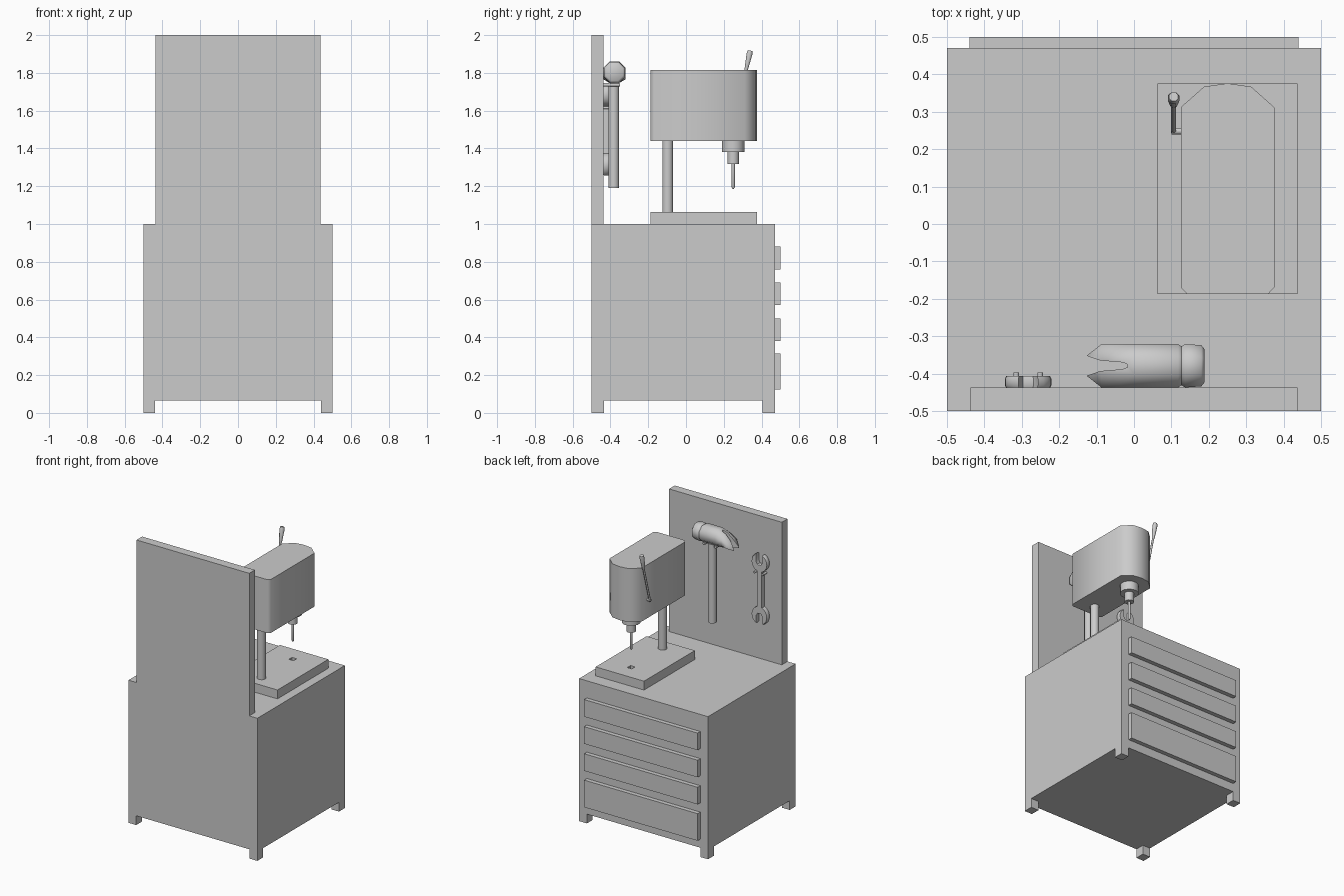
import bpy, bmesh, math
from mathutils import Vector

if "Cube" in bpy.data.objects:
    bpy.data.objects.remove(bpy.data.objects["Cube"])

GREY = (0.6, 0.6, 0.6, 1)
mat = bpy.data.materials.new("plain grey")
mat.use_nodes = True
mat.diffuse_color = GREY
mat.node_tree.nodes["Principled BSDF"].inputs["Base Color"].default_value = GREY


def finish(name, bm, smooth=None):
    bmesh.ops.recalc_face_normals(bm, faces=bm.faces)
    mesh = bpy.data.meshes.new(name)
    bm.to_mesh(mesh)
    bm.free()
    mesh.materials.append(mat)
    ob = bpy.data.objects.new(name, mesh)
    bpy.context.collection.objects.link(ob)
    bpy.ops.object.select_all(action="DESELECT")
    ob.select_set(True)
    bpy.context.view_layer.objects.active = ob
    if smooth:
        bpy.ops.object.shade_smooth_by_angle(angle=math.radians(smooth))
    return ob


def box(name, x, y, z):
    bm = bmesh.new()
    bmesh.ops.create_cube(bm, size=1)
    for v in bm.verts:
        v.co = [(a + b) / 2 + c * (b - a) for c, (a, b) in zip(v.co, (x, y, z))]
    return finish(name, bm)


def loft(name, rings, smooth=None):
    """Skin a list of equal point rings and cap both ends."""
    bm = bmesh.new()
    loops = [[bm.verts.new(p) for p in ring] for ring in rings]
    n = len(loops[0])
    for a, b in zip(loops, loops[1:]):
        for i in range(n):
            j = (i + 1) % n
            bm.faces.new((a[i], a[j], b[j], b[i]))
    bm.faces.new(loops[0])
    bm.faces.new(loops[-1])
    return finish(name, bm, smooth)


def prism(name, outline, z0, z1, smooth=None):
    return loft(name, [[(x, y, z) for x, y in outline] for z in (z0, z1)], smooth)


def rod(name, start, end, stations, sides=12):
    """Turned part: stations are (fraction along the axis, radius)."""
    start, end = Vector(start), Vector(end)
    axis = end - start
    turn = axis.to_track_quat("Z", "Y")
    rings = []
    for t, r in stations:
        angles = [2 * math.pi * (i + 0.5) / sides for i in range(sides)]
        rings.append([start + axis * t + turn @ Vector((r * math.cos(a), r * math.sin(a), 0))
                      for a in angles])
    return loft(name, rings, 50)


def cylinder(name, start, end, r, sides=12):
    return rod(name, start, end, [(0, r), (1, r)], sides)


def cut(target, cutter):
    cutter.hide_render = True
    mod = target.modifiers.new("cut", "BOOLEAN")
    mod.operation = "DIFFERENCE"
    mod.solver = "EXACT"
    mod.object = cutter
    bpy.ops.object.select_all(action="DESELECT")
    target.select_set(True)
    bpy.context.view_layer.objects.active = target
    bpy.ops.object.modifier_apply(modifier=mod.name)
    bpy.data.objects.remove(cutter)


# Cabinet, feet, drawers and tool board
box("cabinet", (-0.5, 0.5), (-0.5, 0.47), (0.065, 1))
for side, x in (("right", -0.5), ("left", 0.44)):
    for end, y in (("front", -0.5), ("back", 0.405)):
        box(f"{end}_{side}_foot", (x, x + 0.06), (y, y + 0.065), (0, 0.07))
for i, (low, high) in enumerate(((0.125, 0.315), (0.38, 0.5), (0.57, 0.69), (0.76, 0.88))):
    box(f"drawer_{i + 1}", (-0.44, 0.44), (0.465, 0.5), (low, high))
box("tool_board", (-0.4375, 0.4375), (-0.5, -0.4375), (1, 2))

# Drill press: base with a square hole, column and housing
base = box("drill_base", (0.0625, 0.4375), (-0.1875, 0.376), (1, 1.0625))
cut(base, box("hole_cutter", (0.232, 0.268), (0.232, 0.268), (1.005, 1.1)))
cylinder("drill_column", (0.25, -0.097, 1.06), (0.25, -0.097, 1.45), 0.029)
half = [(0.108, -0.1875), (0.125, -0.17), (0.125, 0.312), (0.063, 0.367)]
outline = [(0.25 + x, y) for x, y in half] + [(0.25, 0.376)]
outline += [(0.25 - x, y) for x, y in reversed(half)]
prism("drill_housing", outline, 1.44, 1.815, 50)

# Chuck and bit
bit_x, bit_y = 0.25, 0.25
for name, top, bottom, r in (("upper_chuck", 1.445, 1.38, 0.061), ("lower_chuck", 1.385, 1.317, 0.031)):
    cylinder(name, (bit_x, bit_y, top), (bit_x, bit_y, bottom), r)
rod("drill_bit", (bit_x, bit_y, 1.32), (bit_x, bit_y, 1.185),
    [(0, 0.009), (0.93, 0.009), (1, 0.003)], 8)

# Feed lever
cylinder("lever_pivot", (0.13, 0.248, 1.57), (0.1, 0.248, 1.57), 0.009, 8)
cylinder("lever_rod", (0.106, 0.246, 1.56), (0.106, 0.325, 1.84), 0.007, 8)
rod("lever_grip", (0.106, 0.318, 1.815), (0.106, 0.34, 1.918),
    [(0, 0.009), (0.15, 0.011), (0.85, 0.017), (1, 0.013)], 8)

# Hammer head: sections along x as (x, half width, half height, centre z)
hy, hz, full = -0.379, 1.803, 0.058
sections = [(0.188, 0.045, 0.045, hz), (0.18, 0.055, 0.055, hz), (0.137, full, full, hz),
            (0.127, 0.052, 0.052, hz), (0.118, full, full, hz), (0, full, full, hz),
            (-0.05, full, 0.046, 1.795), (-0.087, full, 0.03, 1.778), (-0.125, 0.028, 0.01, 1.752)]
corner = math.cos(math.pi / 8)
rings = []
for x, w, h, z in sections:
    angles = [math.pi * (i + 0.5) / 4 for i in range(8)]
    rings.append([(x, hy + w * math.cos(a) / corner, z + h * math.sin(a) / corner) for a in angles])
hammer = loft("hammer_head", rings, 50)
slot = [(-0.15, 0.04), (-0.125, 0.026), (-0.09, 0.014), (-0.03, 0.009), (-0.018, 0.004)]
slot_outline = [(x, hy + w) for x, w in slot] + [(x, hy - w) for x, w in reversed(slot)]
cut(hammer, prism("slot_cutter", slot_outline, 1.6, 2))
cylinder("hammer_handle", (0.0625, -0.382, 1.19), (0.0625, -0.382, 1.79), 0.028)

# Double ended wrench: outline of the upper half, turned for the lower half
wx, wz, reach, radius = -0.283, 1.5, 0.187, 0.0625
jaw, neck = 0.026, 0.02
upper = [(neck, reach - math.sqrt(radius ** 2 - neck ** 2))]
first, last = -math.acos(neck / radius), math.acos(jaw / radius)
upper += [(radius * math.cos(a), reach + radius * math.sin(a))
          for a in (first + (last - first) * i / 8 for i in range(1, 9))]
upper += [(jaw, reach + 0.005), (0.014, reach - 0.014)]
upper += [(-x, z) for x, z in reversed(upper)]
ring = upper + [(-x, -z) for x, z in upper]
layers = ((-0.438, 0.94), (-0.431, 1), (-0.414, 1), (-0.407, 0.94))
loft("wrench", [[(wx + x * s, y, wz + z * (0.985 if s < 1 else 1)) for x, z in ring]
                for y, s in layers], 50)

# Pegs that carry the tools
for tool, x, gap, z, tip, r in (("hammer", 0.0625, 0.045, 1.737, -0.35, 0.01),
                                ("wrench", wx, 0.032, 1.615, -0.397, 0.008)):
    for side, s in (("right", -1), ("left", 1)):
        cylinder(f"{tool}_peg_{side}", (x + s * gap, -0.45, z), (x + s * gap, tip, z), r, 8)
